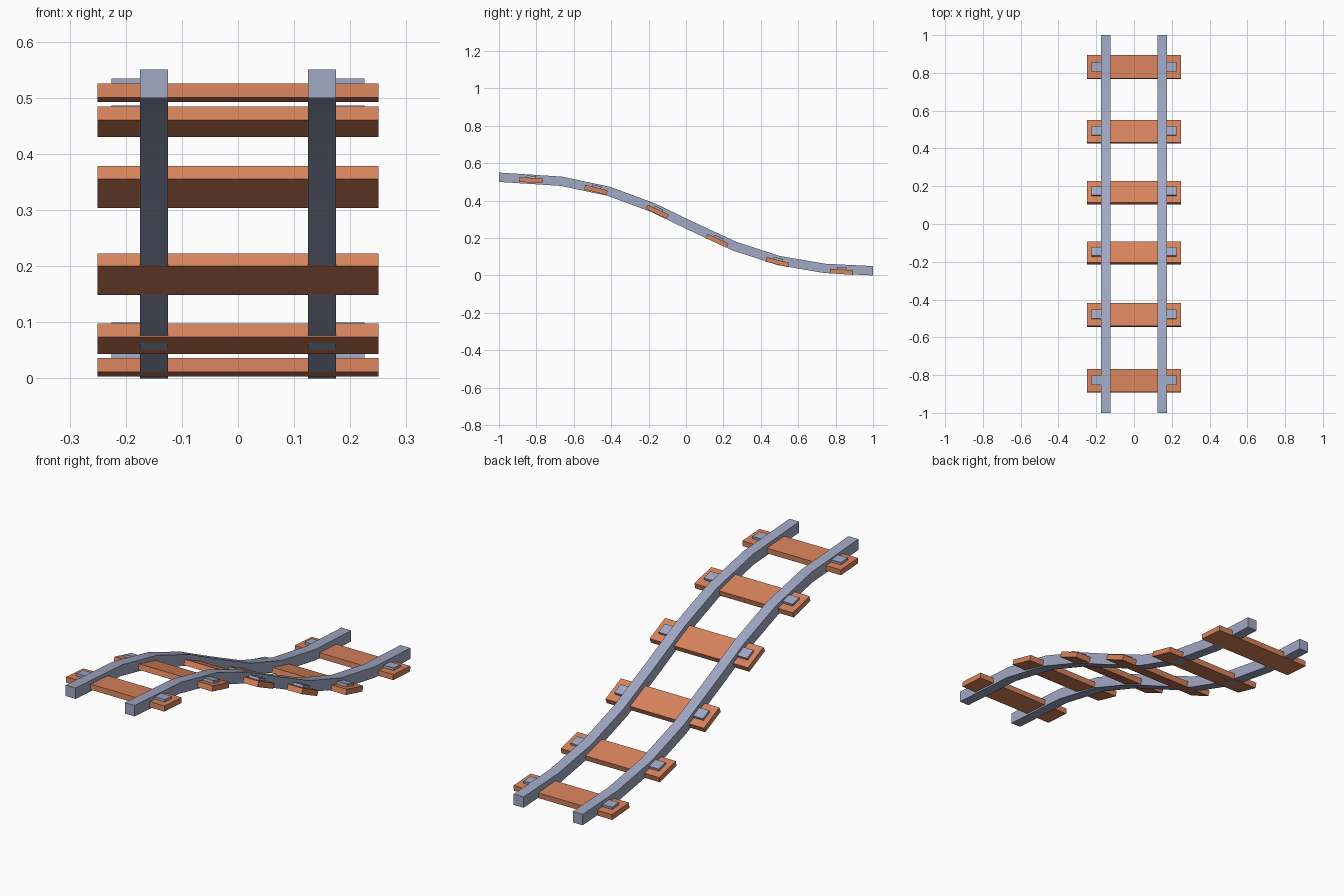
import bpy, math
from mathutils import Matrix, Vector

if "Cube" in bpy.data.objects:
    bpy.data.objects.remove(bpy.data.objects["Cube"])


def material(name, color):
    m = bpy.data.materials.new(name)
    m.diffuse_color = (*color, 1)
    m.use_nodes = True
    m.node_tree.nodes["Principled BSDF"].inputs["Base Color"].default_value = m.diffuse_color
    return m


METAL = material("grey metal", (0.356, 0.392, 0.552))
WOOD = material("brown wood", (0.687, 0.227, 0.107))


def track(y):
    """Height and slope of the S-shaped descent (a cubic Bezier) at y."""
    lo, hi = 0.0, 1.0
    for _ in range(40):
        t = (lo + hi) / 2
        if t**3 - (1 - t)**3 < y:
            lo = t
        else:
            hi = t
    s = 1 - t
    return 0.5 * (s**3 + 3 * t * s * s), -t * s / (s * s + t * t)


def frame(y):
    """Matrix on the track: x across, y along, z away from the track."""
    z, slope = track(y)
    return Matrix.Translation((0, y, z)) @ Matrix.Rotation(math.atan(slope), 4, 'X')


def add_mesh(name, verts, faces, mat):
    me = bpy.data.meshes.new(name)
    me.from_pydata(verts, [], faces)
    me.materials.append(mat)
    ob = bpy.data.objects.new(name, me)
    bpy.context.collection.objects.link(ob)
    return ob


def sweep(name, x0, x1, z0, z1, frames, mat):
    """Rectangular section swept through a row of frames."""
    section = [Vector(p) for p in ((x0, 0, z0), (x1, 0, z0), (x1, 0, z1), (x0, 0, z1))]
    verts = [f @ p for f in frames for p in section]
    faces = [(0, 1, 2, 3), tuple(len(verts) - 1 - i for i in range(4))]
    for k in range(0, len(verts) - 4, 4):
        for i in range(4):
            j = (i + 1) % 4
            faces.append((k + i, k + 4 + i, k + 4 + j, k + j))
    return add_mesh(name, verts, faces, mat)


def plate(name, y, length, x0, x1, z0, z1, mat):
    f = frame(y)
    ends = [f @ Matrix.Translation((0, d * length / 2, 0)) for d in (-1, 1)]
    return sweep(name, x0, x1, z0, z1, ends, mat)


# rails
stations = [frame(y) for y in (-1, -0.67, -0.42, -0.19, 0.02, 0.25, 0.49, 0.74, 1)]
for side, x in (("left", -0.15), ("right", 0.15)):
    rail = sweep(side + "_rail", x - 0.025, x + 0.025, 0, 0.05, stations, METAL)
    bpy.ops.object.select_all(action='DESELECT')
    rail.select_set(True)
    bpy.context.view_layer.objects.active = rail
    bpy.ops.object.shade_smooth_by_angle(angle=math.radians(40))

# sleepers with a metal clip outside each rail
for n, y in enumerate((-0.83, -0.485, -0.16, 0.16, 0.485, 0.83), 1):
    plate(f"sleeper_{n}", y, 0.124, -0.25, 0.25, 0.002, 0.027, WOOD)
    plate(f"left_clip_{n}", y, 0.05, -0.225, -0.16, 0.02, 0.038, METAL)
    plate(f"right_clip_{n}", y, 0.05, 0.16, 0.225, 0.02, 0.038, METAL)
